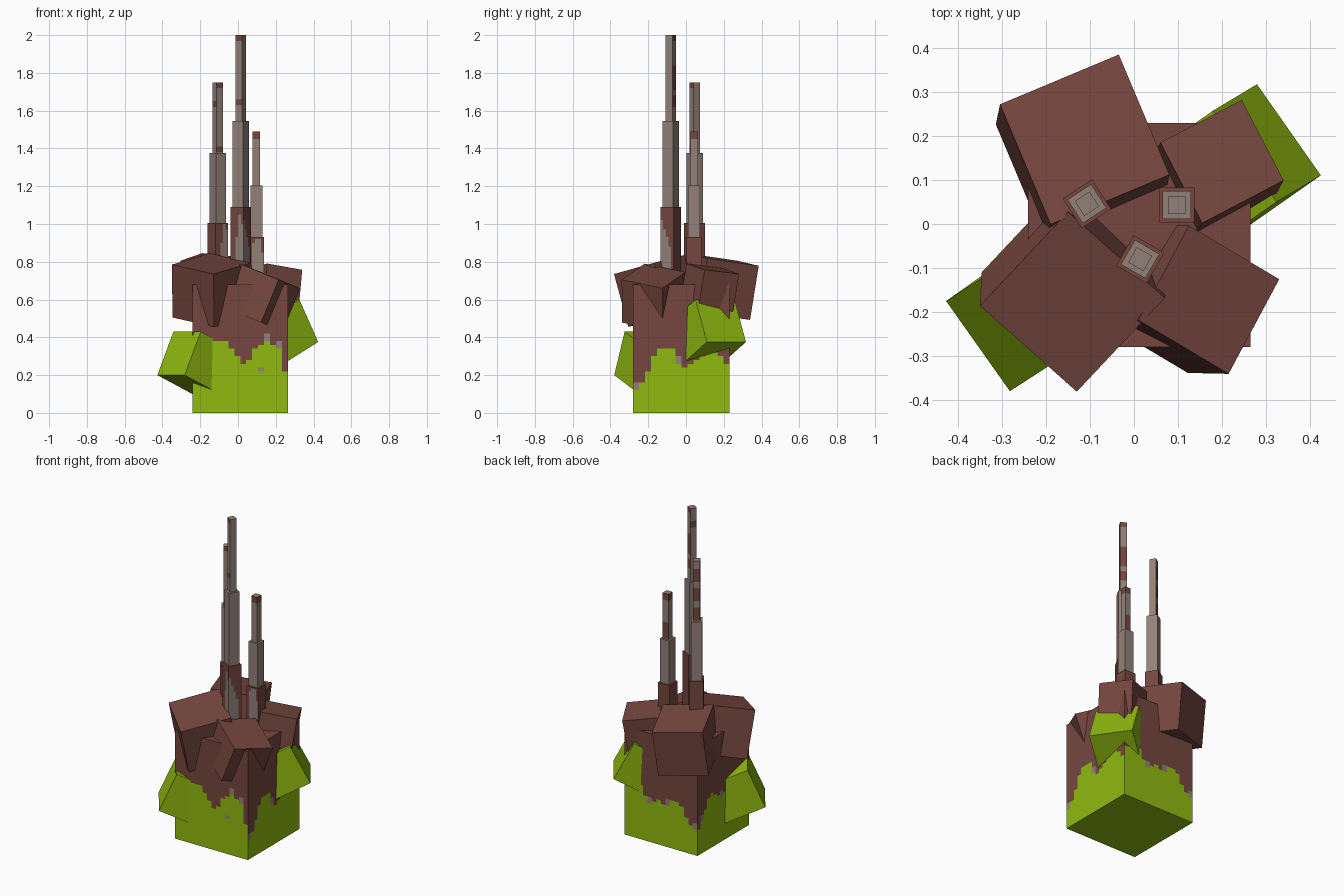
import bpy, bmesh
from math import cos, sin, radians
from mathutils import Matrix, Vector

cube = bpy.data.objects.get("Cube")
if cube:
    bpy.data.objects.remove(cube)


def material(name, rgb):
    m = bpy.data.materials.new(name)
    m.use_nodes = True
    m.diffuse_color = (*rgb, 1)
    bsdf = m.node_tree.nodes["Principled BSDF"]
    bsdf.inputs["Base Color"].default_value = (*rgb, 1)
    bsdf.inputs["Roughness"].default_value = 0.9
    return m


lime = material("lime", (0.28, 0.49, 0.005))
brown = material("red brown", (0.18, 0.062, 0.05))
grey = material("warm grey", (0.29, 0.22, 0.19))
MATS = [lime, brown, grey]
LIME, BROWN, GREY = range(3)


def side_of(n):
    """0..3 for the -u, +u, -v, +v sides, 4 for bottom, 5 for top."""
    axis = max(range(3), key=lambda i: abs(n[i]))
    return axis * 2 + (n[axis] > 0)


def block(name, top, u, v, depth, rule, cuts=((), (), ())):
    """Box hung below a top face with edge vectors u and v, cut and coloured
    by rule(position in the unit box, side number)."""
    u, v, top = Vector(u), Vector(v), Vector(top)
    n = u.cross(v).normalized() * depth
    bm = bmesh.new()
    bmesh.ops.create_cube(bm, size=1)
    bmesh.ops.translate(bm, verts=bm.verts, vec=(0.5, 0.5, 0.5))
    for axis, places in enumerate(cuts):
        normal = [float(i == axis) for i in range(3)]
        for p in places:
            bmesh.ops.bisect_plane(bm, geom=bm.verts[:] + bm.edges[:] + bm.faces[:],
                                   plane_co=[p * k for k in normal], plane_no=normal)
    bm.normal_update()
    for f in bm.faces:
        f.material_index = rule(f.calc_center_median(), side_of(f.normal))
    frame = Matrix((u, v, n)).transposed().to_4x4()
    frame.translation = top - u / 2 - v / 2 - n
    bm.transform(frame)
    me = bpy.data.meshes.new(name)
    bm.to_mesh(me)
    bm.free()
    for m in MATS:
        me.materials.append(m)
    ob = bpy.data.objects.new(name, me)
    bpy.context.collection.objects.link(ob)
    return ob


# Main body: brown running down over lime in ragged steps
STEP, HEIGHT, COLS = 0.02, 0.68, 16
DRIPS = [
    [19, 18, 17, 16, 17, 18, 17, 15, 14, 15, 16, 17, 16, 13, 10, 8],
    [6, 8, 11, 15, 17, 17, 17, 13, 12, 13, 14, 15, 16, 16, 15, 13],
    [20, 20, 20, 19, 19, 19, 17, 15, 13, 14, 17, 18, 19, 18, 17, 11],
    [8, 9, 11, 14, 15, 15, 13, 13, 14, 13, 12, 14, 17, 19, 17, 16],
]
GREY_COLUMNS = [(8, 14), (0, 7), (12, 14), (0, 6, 10)]


def body_rule(c, side):
    if side > 3:
        return BROWN if side == 5 else LIME
    col = min(int(c[1 if side < 2 else 0] * COLS), COLS - 1)
    row = int(c.z * HEIGHT / STEP)
    edge = DRIPS[side][col]
    if side == 2 and col == 11 and row == 11:
        return GREY
    if row < edge:
        return LIME
    return GREY if col in GREY_COLUMNS[side] and row < edge + 2 else BROWN


columns = [i / COLS for i in range(1, COLS)]
rows = [i * STEP / HEIGHT for i in range(6, 23)]
block("body", (0.012, -0.025, HEIGHT), (0.505, 0, 0), (0, 0.51, 0), HEIGHT,
      body_rule, (columns, columns, rows))

# Tilted brown blocks crowning the body
for name, top, u, v, depth in [
    ("crown_back_right", (-0.112, 0.192, 0.812), (0.27, 0.113, -0.027), (-0.115, 0.273, -0.04), 0.29),
    ("crown_front_right", (-0.14, -0.177, 0.79), (0.22, -0.195, -0.05), (0.2, 0.213, 0.06), 0.29),
    ("crown_front_left", (0.17, -0.172, 0.725), (0.115, 0.215, -0.045), (-0.205, 0.122, 0.085), 0.245),
    ("crown_back_left", (0.2, 0.142, 0.763), (0.185, 0.097, -0.033), (-0.095, 0.183, -0.022), 0.21),
]:
    block(name, top, u, v, depth, lambda c, s: BROWN)

# Tilted lime blocks leaning out of two corners
block("lime_block_right", (-0.312, -0.25, 0.315), (0.145, -0.205, 0), (0.085, 0.055, 0.23),
      0.25, lambda c, s: LIME)
block("lime_block_left", (0.302, 0.184, 0.488), (-0.145, 0.207, 0), (-0.1, -0.06, 0.225),
      0.25, lambda c, s: LIME)


# Three stepped towers: brown base with grey patches, grey shaft, banded tip
def tower(name, x, y, angle, levels, patches, bands):
    a = radians(angle)
    floor = 0.6
    parts = zip(("base", "shaft", "tip"), (0.08, 0.064, 0.04), levels)
    for part, width, z_top in parts:
        depth = z_top - floor

        def rule(c, side, part=part, low=floor, depth=depth):
            z = low + c.z * depth
            if part == "base":
                heights = patches.get(side)
                if not heights:
                    return BROWN
                return GREY if z < heights[min(int(c[1 if side < 2 else 0] * 5), 4)] else BROWN
            hit = any(lo < z < hi and side in sides for lo, hi, sides in bands)
            return BROWN if part == "tip" and hit else GREY

        if part == "base":
            marks = {h for p in patches.values() for h in p}
            fifths = [i / 5 for i in range(1, 5)]
        else:
            marks = {z for b in bands for z in b[:2]} if part == "tip" else ()
            fifths = ()
        zs = sorted((z - floor) / depth for z in marks if floor < z < z_top)
        block(f"{name}_{part}", (x, y, z_top), (width * cos(a), width * sin(a), 0),
              (-width * sin(a), width * cos(a), 0), depth, rule, (fifths, fifths, zs))
        floor = z_top


tower("tall_tower", 0.014, -0.08, -30, (1.09, 1.545, 2.0),
      {2: (0, 0, 0.93, 1.05, 1.0), 1: (1.02, 0.97, 0.93, 0.88, 0)},
      [(1.97, 2.0, (2, 3)), (1.88, 1.92, (0,)), (1.71, 1.84, (3,)),
       (1.62, 1.68, (3,)), (1.63, 1.66, (2,))])
tower("middle_tower", -0.107, 0.046, 33, (1.005, 1.375, 1.75),
      {2: (0, 0, 0.9, 1.0, 0.97)},
      [(1.72, 1.75, (2,)), (1.62, 1.65, (0,)), (1.62, 1.7, (3,)),
       (1.5, 1.58, (3,)), (1.38, 1.46, (3,)), (1.38, 1.41, (2,))])
tower("short_tower", 0.097, 0.043, 0, (0.93, 1.205, 1.49),
      {2: (0, 0.9, 0.92, 0.92, 0.85)},
      [(1.45, 1.49, (0, 1, 2, 3)), (1.21, 1.31, (3,))])
